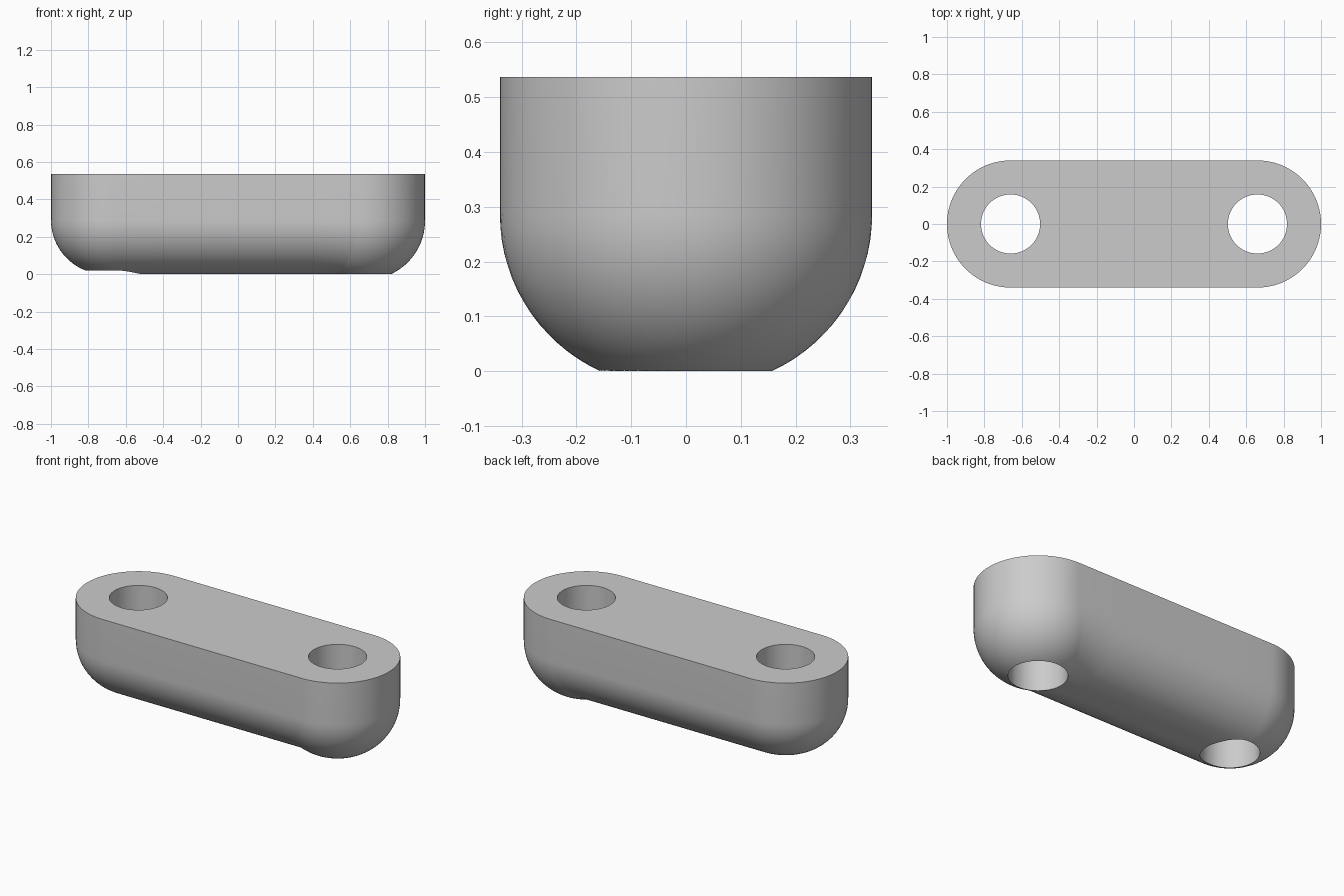
import bpy, bmesh
from math import sin, cos, pi, sqrt, asin, radians

if "Cube" in bpy.data.objects:
    bpy.data.objects.remove(bpy.data.objects["Cube"], do_unlink=True)

HALF = 0.66       # hole spacing from the centre
RADIUS = 0.34     # outer radius of the ends
HEIGHT = 0.537
HOLE = 0.158
BAR_FILLET = 0.29
BOSS_FILLET = 0.315
BOSS_CENTRE = 0.286
ARC = 40
LAYERS = 18

grey = bpy.data.materials.new("light grey")
grey.use_nodes = True
grey.diffuse_color = (0.6, 0.6, 0.6, 1)
grey.node_tree.nodes["Principled BSDF"].inputs["Base Color"].default_value = (0.6, 0.6, 0.6, 1)


def rounded_width(z, fillet, centre):
    """Half width at height z of a section with a rounded lower edge."""
    drop = max(0, centre - z)
    return RADIUS - fillet + sqrt(max(0, fillet ** 2 - drop ** 2))


def outline(z):
    """Slot outline with a slightly fuller boss on the +x end."""
    bar = rounded_width(z, BAR_FILLET, BAR_FILLET)
    boss = max(bar, rounded_width(z, BOSS_FILLET, BOSS_CENTRE))
    sweep = pi - asin(min(1, bar / boss))
    pts = []
    for i in range(ARC + 1):
        a = -sweep + 2 * sweep * i / ARC
        pts.append((HALF + boss * cos(a), boss * sin(a), z))
    pts += [(x, bar, z) for x in (0.4, -0.4)]
    for i in range(ARC + 1):
        a = pi / 2 + pi * i / ARC
        pts.append((-HALF + bar * cos(a), bar * sin(a), z))
    pts += [(x, -bar, z) for x in (-0.4, 0.4)]
    return pts


# Link body: stacked outlines
heights = [BAR_FILLET * (1 - cos(pi / 2 * i / LAYERS)) for i in range(LAYERS + 1)]
bm = bmesh.new()
rings = [[bm.verts.new(p) for p in outline(z)] for z in heights + [HEIGHT]]
for low, high in zip(rings, rings[1:]):
    n = len(low)
    for i in range(n):
        j = (i + 1) % n
        bm.faces.new((low[i], low[j], high[j], high[i]))
bm.faces.new(rings[0][::-1])
bm.faces.new(rings[-1])
bmesh.ops.recalc_face_normals(bm, faces=bm.faces)
mesh = bpy.data.meshes.new("link_body")
bm.to_mesh(mesh)
bm.free()
body = bpy.data.objects.new("link_body", mesh)
bpy.context.collection.objects.link(body)
mesh.materials.append(grey)

# Through holes
for side in (-1, 1):
    bpy.ops.mesh.primitive_cylinder_add(vertices=64, radius=HOLE, depth=2,
                                        location=(side * HALF, 0, 0.3))
    cutter = bpy.context.object
    cutter.name = "hole_cutter"
    cutter.hide_render = True
    cutter.data.materials.append(grey)
    cut = body.modifiers.new("hole", 'BOOLEAN')
    cut.operation = 'DIFFERENCE'
    cut.solver = 'EXACT'
    cut.object = cutter
    bpy.ops.object.select_all(action='DESELECT')
    body.select_set(True)
    bpy.context.view_layer.objects.active = body
    bpy.ops.object.modifier_apply(modifier=cut.name)
    bpy.data.objects.remove(cutter, do_unlink=True)

bpy.ops.object.shade_smooth_by_angle(angle=radians(35))
